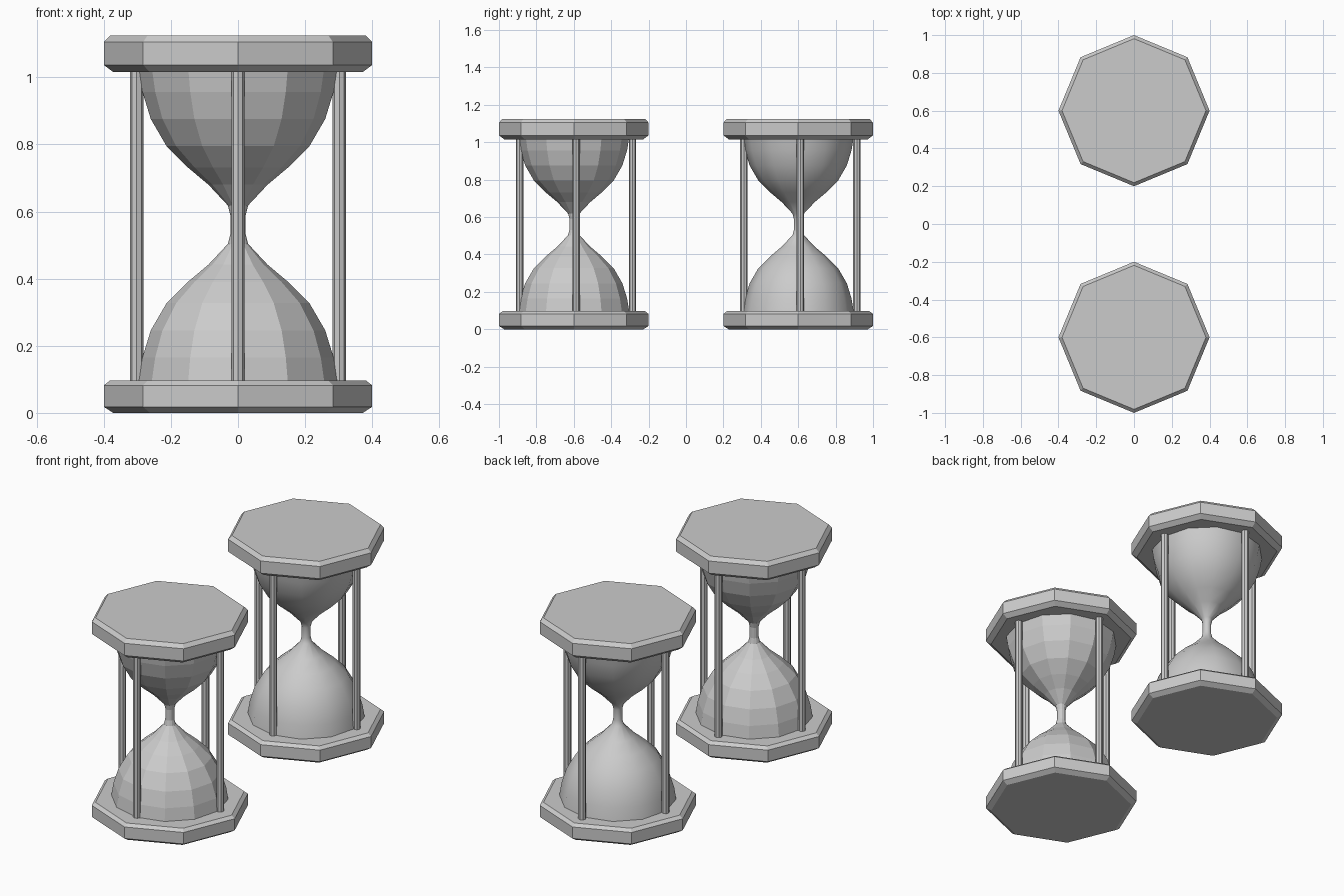
import bpy
import math

cube = bpy.data.objects.get("Cube")
if cube:
    bpy.data.objects.remove(cube, do_unlink=True)

grey = bpy.data.materials.new("plain_grey")
grey.use_nodes = True
colour = (0.6, 0.6, 0.6, 1.0)
grey.diffuse_color = colour
grey.node_tree.nodes["Principled BSDF"].inputs["Base Color"].default_value = colour


def lathe(name, profile, sides, centre, caps=True, smooth=False):
    """Turn a bottom-to-top list of (radius, height) about a vertical axis."""
    verts, faces = [], []
    for r, z in profile:
        for k in range(sides):
            a = math.tau * k / sides
            verts.append((r * math.cos(a), r * math.sin(a), z))
    for i in range(len(profile) - 1):
        low, high = i * sides, (i + 1) * sides
        for k in range(sides):
            n = (k + 1) % sides
            faces.append((low + k, low + n, high + n, high + k))
    if caps:
        faces.append(tuple(reversed(range(sides))))
        top = (len(profile) - 1) * sides
        faces.append(tuple(range(top, top + sides)))
    mesh = bpy.data.meshes.new(name)
    mesh.from_pydata(verts, [], faces)
    mesh.materials.append(grey)
    for p in mesh.polygons:
        p.use_smooth = smooth
    obj = bpy.data.objects.new(name, mesh)
    obj.location = (centre[0], centre[1], 0)
    bpy.context.collection.objects.link(obj)
    return obj


# Bevelled octagonal plates
base_profile = [(0.372, 0), (0.4, 0.018), (0.4, 0.082), (0.381, 0.097)]
lid_profile = [(0.372, 1.016), (0.4, 1.037), (0.4, 1.105), (0.381, 1.125)]

# Upper bulb from neck to rim; the lower bulb is its mirror about the waist
waist = 0.561
upper = [(0.023, 0.59), (0.03, 0.618), (0.088, 0.68), (0.15, 0.732),
         (0.213, 0.795), (0.26, 0.876), (0.285, 0.957), (0.297, 1.03)]
glass_profile = [(r, 2 * waist - z) for r, z in reversed(upper)] + upper


def hourglass(prefix, y, smooth):
    lathe(prefix + "_base_plate", base_profile, 8, (0, y))
    lathe(prefix + "_top_plate", lid_profile, 8, (0, y))
    lathe(prefix + "_glass", glass_profile, 12, (0, y), caps=False, smooth=smooth)
    # Four slim posts around the glass
    for side, dx, dy in (("left", 1, 0), ("back", 0, 1), ("right", -1, 0), ("front", 0, -1)):
        lathe(prefix + "_post_" + side, [(0.02, 0.08), (0.02, 1.03)], 8,
              (0.302 * dx, y + 0.012 + 0.302 * dy))


hourglass("faceted_hourglass", -0.6, False)
hourglass("smooth_hourglass", 0.6, True)
